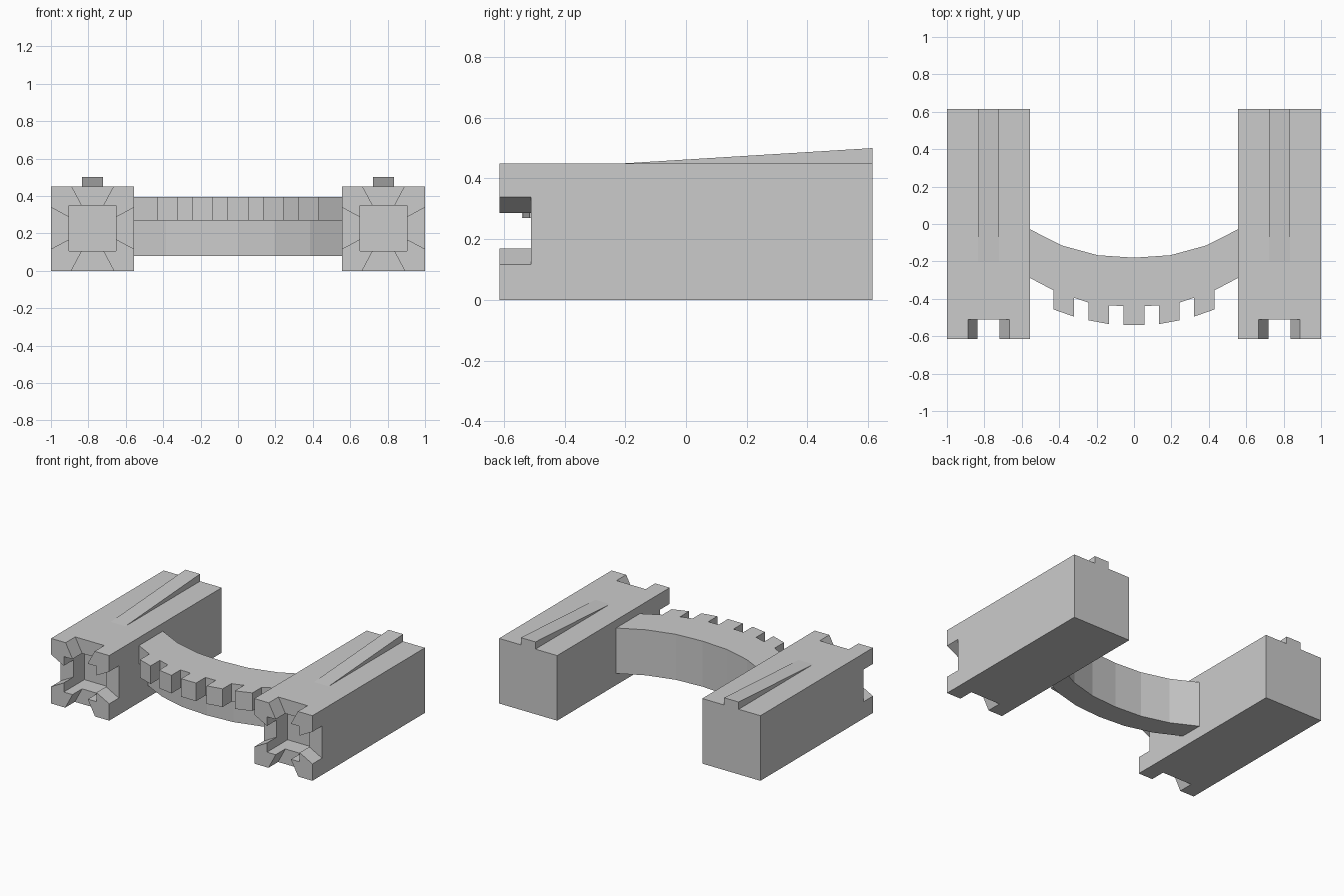
import bpy, bmesh

if "Cube" in bpy.data.objects:
    bpy.data.objects.remove(bpy.data.objects["Cube"])


def prism(name, pts, axis, a, b):
    """Extrude a 2D outline along an axis from a to b."""
    place = {'X': lambda p, t: (t, p[0], p[1]),
             'Y': lambda p, t: (p[0], t, p[1]),
             'Z': lambda p, t: (p[0], p[1], t)}[axis]
    bm = bmesh.new()
    lo = [bm.verts.new(place(p, a)) for p in pts]
    hi = [bm.verts.new(place(p, b)) for p in pts]
    bm.faces.new(lo)
    bm.faces.new(hi)
    n = len(pts)
    for i in range(n):
        j = (i + 1) % n
        bm.faces.new((lo[i], lo[j], hi[j], hi[i]))
    bmesh.ops.recalc_face_normals(bm, faces=bm.faces)
    me = bpy.data.meshes.new(name)
    bm.to_mesh(me)
    bm.free()
    ob = bpy.data.objects.new(name, me)
    bpy.context.collection.objects.link(ob)
    return ob


def rect(x0, x1, y0, y1):
    return [(x0, y0), (x1, y0), (x1, y1), (x0, y1)]


def combine(ob, other, op):
    """Apply a boolean and discard the second object."""
    m = ob.modifiers.new(op.lower(), 'BOOLEAN')
    m.object, m.operation, m.solver = other, op, 'EXACT'
    other.hide_render = True
    bpy.context.view_layer.objects.active = ob
    bpy.ops.object.modifier_apply(modifier=m.name)
    bpy.data.objects.remove(other, do_unlink=True)


def mirrored(pts):
    """Complete a left-to-right half outline; a point on x=0 is kept once."""
    return pts + [(-x, y) for x, y in reversed(pts) if x != 0]


# Two side blocks with notched, hollow front ends and rising top rails
CZ = 0.2275
flare = [(-.25, -.126), (-.125, -.059), (.125, -.059), (.25, -.126),
         (.25, .126), (.125, .059), (-.125, .059), (-.25, .126)]
for side, label in ((-1, "left"), (1, "right")):
    cx = side * 0.7775
    block = prism(label + "_block", rect(cx - .2225, cx + .2225, 0, .45), 'Y', -.615, .615)
    combine(block, prism("side_slots", [(cx + u, CZ + v) for u, v in flare],
                         'Y', -.7, -.51), 'DIFFERENCE')
    combine(block, prism("top_slots", [(cx + v, CZ + u) for u, v in flare],
                         'Y', -.7, -.51), 'DIFFERENCE')
    combine(block, prism("socket", rect(cx - .125, cx + .125, CZ - .1225, CZ + .1225),
                         'Y', -.7, -.39), 'DIFFERENCE')
    prism(label + "_rail", [(-.2, .45), (.615, .45), (.615, .5)],
          'X', cx - .056, cx + .056)

# Curved bridge wall between the blocks
back = mirrored([(-.557, -.028), (-.385, -.115), (-.195, -.167), (0, -.18)])
front = mirrored([(-.557, -.19), (-.385, -.275), (-.195, -.326), (0, -.34)])
bridge = prism("bridge", back + front[::-1], 'Z', .08, .395)

# Overhanging toothed ledge along the upper front
teeth = mirrored([(-.557, -.288), (-.43, -.355), (-.43, -.457), (-.322, -.495),
                  (-.322, -.394), (-.243, -.42), (-.243, -.515), (-.135, -.535),
                  (-.135, -.436), (-.057, -.438), (-.057, -.54)])
ledge = prism("ledge", front + teeth[::-1], 'Z', .27, .395)
combine(bridge, ledge, 'UNION')
